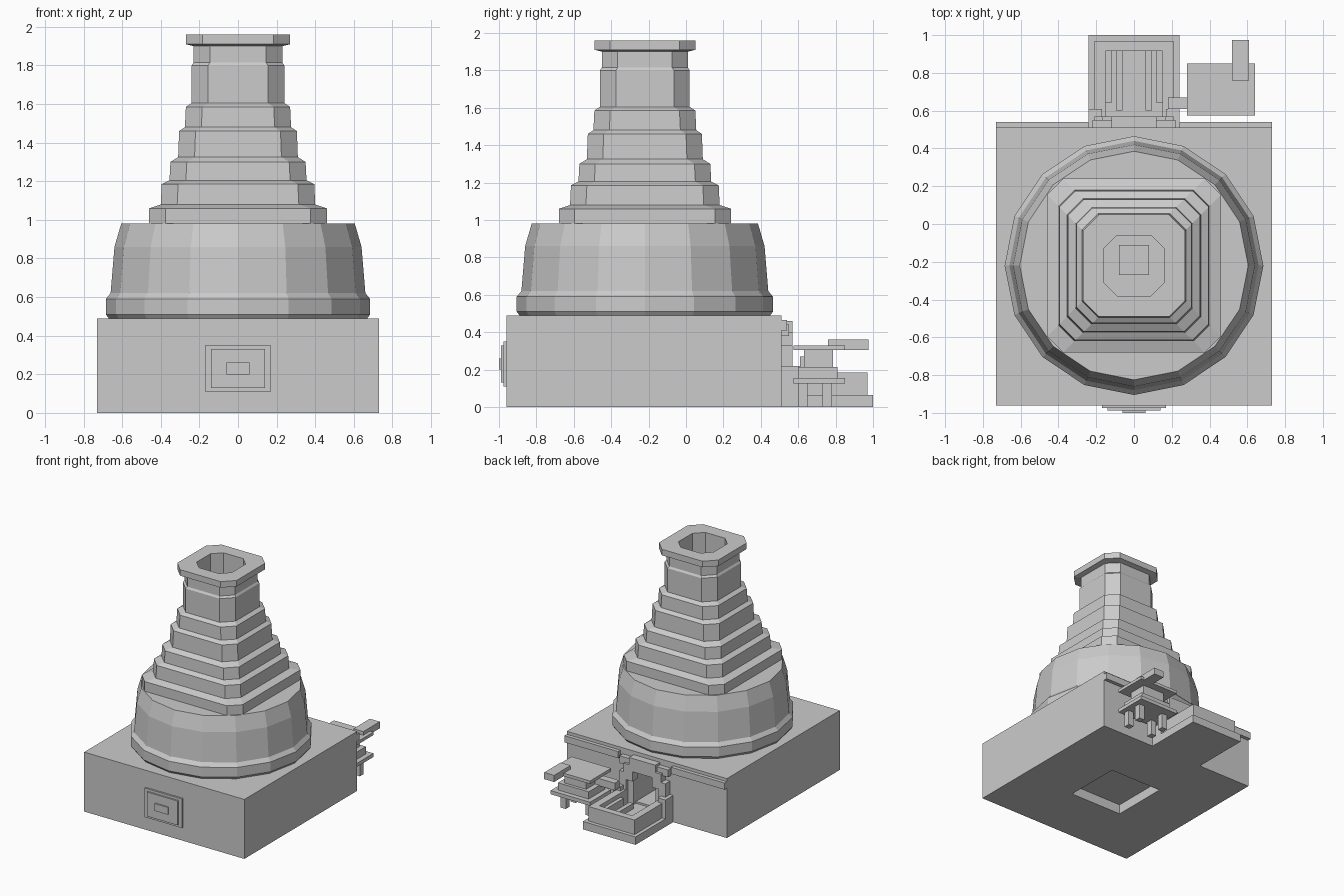
import bpy, bmesh
from math import pi, cos, sin

old = bpy.data.objects.get("Cube")
if old:
    bpy.data.objects.remove(old, do_unlink=True)

stone = bpy.data.materials.new("grey_stone")
stone.use_nodes = True
GREY = (0.6, 0.6, 0.6, 1)
stone.diffuse_color = GREY
stone.node_tree.nodes["Principled BSDF"].inputs["Base Color"].default_value = GREY
CY = -0.22  # axis of the chimney


def finish(name, bm):
    bmesh.ops.recalc_face_normals(bm, faces=bm.faces)
    mesh = bpy.data.meshes.new(name)
    bm.to_mesh(mesh)
    bm.free()
    mesh.materials.append(stone)
    ob = bpy.data.objects.new(name, mesh)
    bpy.context.collection.objects.link(ob)
    return ob


def box(name, x, y, z):
    bm = bmesh.new()
    bmesh.ops.create_cube(bm, size=1)
    for v in bm.verts:
        v.co = [lo + (c + 0.5) * (hi - lo) for c, (lo, hi) in zip(v.co, (x, y, z))]
    return finish(name, bm)


def pair(name, x, y, z):
    box(name + "_left", x, y, z)
    box(name + "_right", (-x[1], -x[0]), y, z)


def loft(name, rings):
    # Skin matching rings of points, with closed ends
    bm = bmesh.new()
    loops = [[bm.verts.new(p) for p in ring] for ring in rings]
    n = len(loops[0])
    for a, b in zip(loops, loops[1:]):
        for i in range(n):
            j = (i + 1) % n
            bm.faces.new((a[i], a[j], b[j], b[i]))
    bm.faces.new(loops[0])
    bm.faces.new(loops[-1])
    return finish(name, bm)


def circle(r, z, n=16):
    return [(r * cos(2 * pi * i / n), CY + r * sin(2 * pi * i / n), z) for i in range(n)]


def octagon(r, z, c=0.085):
    k = r - c
    pts = [(r, -k), (r, k), (k, r), (-k, r), (-r, k), (-r, -k), (-k, -r), (k, -r)]
    return [(x, CY + y, z) for x, y in pts]


def cut(ob, cutter):
    mod = ob.modifiers.new("cut", "BOOLEAN")
    mod.operation = "DIFFERENCE"
    mod.solver = "EXACT"
    mod.object = cutter
    cutter.hide_render = True
    cutter.hide_set(True)


# Base block with a doorway and a shallow recess underneath
base = box("base", (-0.73, 0.73), (-0.96, 0.51), (0, 0.49))
cut(base, box("doorway_cutter", (-0.1, 0.1), (0.25, 0.7), (0.08, 0.34)))
cut(base, box("underside_cutter", (-0.24, 0.24), (CY - 0.24, CY + 0.24), (-0.1, 0.08)))

# Faceted drum
loft("drum", [circle(r, z) for r, z in
              ((0.67, 0.49), (0.685, 0.51), (0.685, 0.59), (0.66, 0.62), (0.64, 0.86), (0.605, 0.98))])

# Stepped chimney: (half width, height) up the outside, then down the flue
steps = [(0.46, 0.97), (0.46, 1.06), (0.4, 1.08), (0.395, 1.185), (0.355, 1.205),
         (0.35, 1.3), (0.31, 1.325), (0.305, 1.46), (0.275, 1.48), (0.27, 1.585),
         (0.24, 1.605), (0.24, 1.8), (0.23, 1.815), (0.23, 1.9), (0.27, 1.91), (0.27, 1.96)]
flue = [(0.16, 1.96), (0.16, 1.0)]
loft("chimney", [octagon(r, z) for r, z in steps] + [octagon(r, z, 0.07) for r, z in flue])
box("flue_grate", (-0.08, 0.08), (-0.27, -0.11), (0.99, 1.02))

# Front plaque in three layers
box("plaque_back", (-0.17, 0.17), (-0.975, -0.95), (0.11, 0.35))
box("plaque_panel", (-0.14, 0.14), (-0.988, -0.95), (0.13, 0.33))
box("plaque_knob", (-0.06, 0.06), (-1.0, -0.95), (0.2, 0.26))

# Rails along the top of the back wall
pair("back_rail", (0.24, 0.73), (0.5, 0.54), (0.41, 0.465))

# Stepped door frame
pair("door_post", (0.15, 0.21), (0.5, 0.57), (0, 0.33))
pair("door_foot", (0.17, 0.24), (0.5, 0.61), (0.06, 0.22))
pair("door_shoulder", (0.09, 0.17), (0.5, 0.57), (0.27, 0.4))
pair("door_jamb", (0.1, 0.16), (0.5, 0.54), (0.06, 0.3))
box("door_lintel", (-0.12, 0.12), (0.5, 0.57), (0.35, 0.46))
pair("door_cap", (0.12, 0.22), (0.5, 0.55), (0.38, 0.44))

# Doorstep slab and open trough
box("doorstep", (-0.24, 0.24), (0.5, 1.0), (0, 0.065))
pair("trough_side", (0.15, 0.21), (0.55, 0.97), (0.06, 0.185))
box("trough_front", (-0.15, 0.15), (0.915, 0.97), (0.06, 0.185))
pair("trough_slat", (0.12, 0.15), (0.64, 0.915), (0.06, 0.15))
pair("trough_bar", (0.06, 0.095), (0.6, 0.915), (0.06, 0.11))

# Side bench of stacked slabs on legs
box("bench_top", (0.28, 0.64), (0.575, 0.85), (0.305, 0.33))
box("bench_neck", (0.36, 0.56), (0.63, 0.785), (0.21, 0.31))
box("bench_body", (0.32, 0.6), (0.6, 0.81), (0.155, 0.215))
box("bench_shelf", (0.28, 0.64), (0.575, 0.85), (0.125, 0.155))
for i, x in enumerate((0.32, 0.55)):
    for j, y in enumerate((0.6, 0.73)):
        box(f"bench_leg_{i}_{j}", (x, x + 0.05), (y, y + 0.05), (0, 0.13))
box("bench_handle", (0.52, 0.61), (0.76, 0.975), (0.305, 0.36))
box("bench_link", (0.18, 0.38), (0.61, 0.67), (0.21, 0.27))
